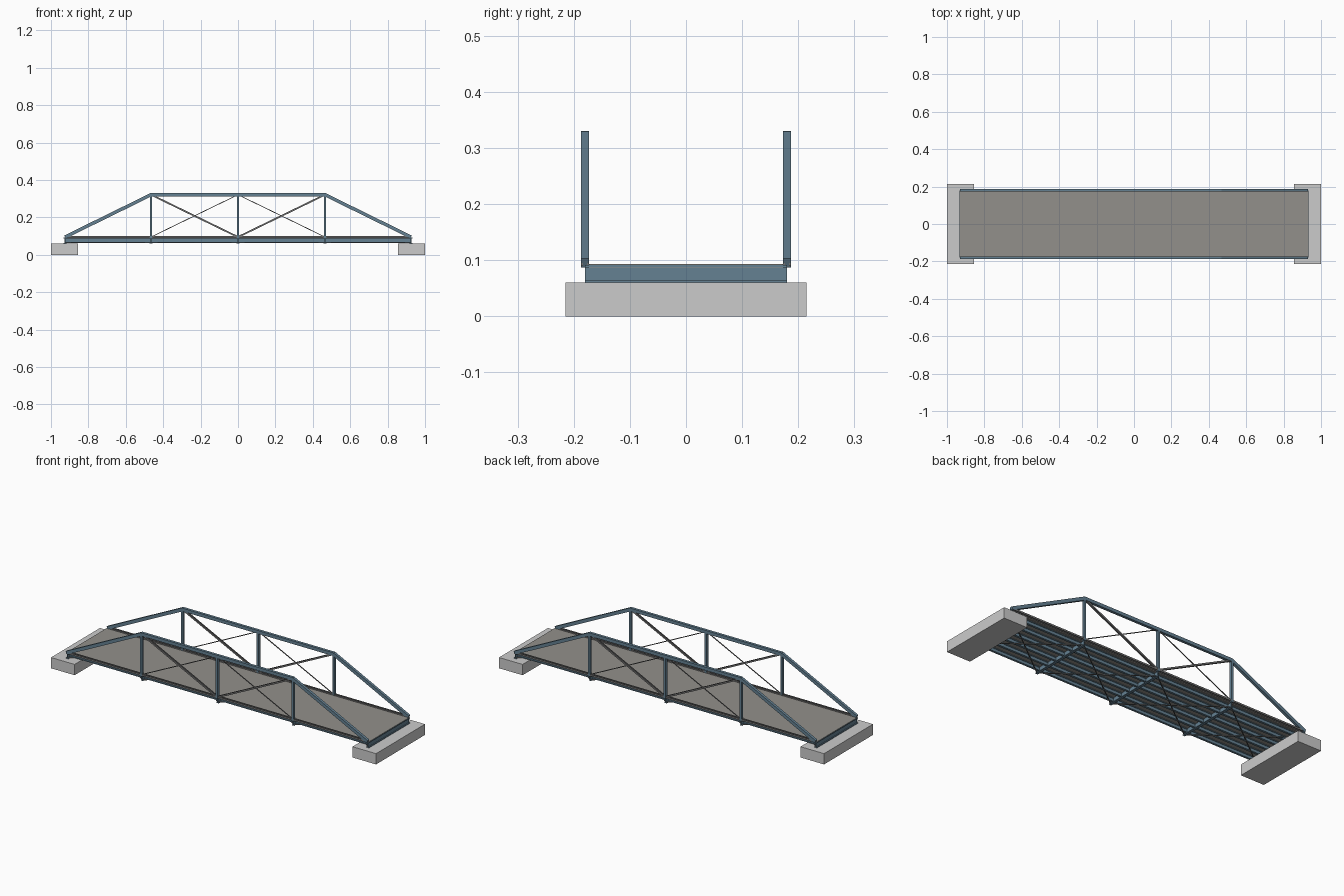
import bpy
from mathutils import Vector, Matrix

if "Cube" in bpy.data.objects:
    bpy.data.objects.remove(bpy.data.objects["Cube"])


def material(name, rgb):
    m = bpy.data.materials.new(name)
    m.diffuse_color = (*rgb, 1)
    m.use_nodes = True
    m.node_tree.nodes["Principled BSDF"].inputs["Base Color"].default_value = m.diffuse_color
    return m


STEEL = material("blue_steel", (0.13, 0.22, 0.29))
BAR = material("bar_steel", (0.17, 0.17, 0.17))
PLANK = material("deck_planks", (0.29, 0.28, 0.26))


def mesh_object(name, verts, faces, mat):
    me = bpy.data.meshes.new(name)
    me.from_pydata(verts, [], faces)
    me.update()
    ob = bpy.data.objects.new(name, me)
    bpy.context.collection.objects.link(ob)
    if mat:
        me.materials.append(mat)
    return ob


def extrude(name, a, b, profile, mat):
    """Sweep a (side, up) profile from a to b."""
    a, b = Vector(a), Vector(b)
    d = (b - a).normalized()
    ref = Vector((0, 0, 1)) if abs(d.z) < 0.95 else Vector((1, 0, 0))
    side = ref.cross(d).normalized()
    up = d.cross(side)
    n = len(profile)
    verts = [p + side * u + up * v for p in (a, b) for u, v in profile]
    faces = [(i, (i + 1) % n, (i + 1) % n + n, i + n) for i in range(n)]
    faces += [tuple(reversed(range(n))), tuple(range(n, 2 * n))]
    return mesh_object(name, verts, faces, mat)


def rect(w, h):
    return [(-w / 2, -h / 2), (w / 2, -h / 2), (w / 2, h / 2), (-w / 2, h / 2)]


def i_section(w, h, t, f):
    w, h, t = w / 2, h / 2, t / 2
    return [(-w, -h), (w, -h), (w, -h + f), (t, -h + f), (t, h - f), (w, h - f),
            (w, h), (-w, h), (-w, h - f), (-t, h - f), (-t, -h + f), (-w, -h + f)]


END, HIP, Y = 0.925, 0.465, 0.18
LOW, TOP = 0.095, 0.321

# Concrete abutments
for s, n in ((-1, "left"), (1, "right")):
    extrude(n + "_abutment", (s * 0.9275, -0.215, 0.03), (s * 0.9275, 0.215, 0.03),
            rect(0.145, 0.06), None)

# Deck
extrude("deck", (-0.93, 0, 0.0895), (0.93, 0, 0.0895), rect(0.346, 0.007), PLANK)

# Stringers and cross beams
for i in range(6):
    y = -0.155 + i * 0.062
    extrude("stringer", (-END, y, 0.0755), (END, y, 0.0755),
            i_section(0.012, 0.021, 0.004, 0.003), STEEL)
for x in (-END, -HIP, 0, HIP, END):
    extrude("floor_beam", (x, -Y, 0.0755), (x, Y, 0.0755),
            i_section(0.014, 0.031, 0.005, 0.004), STEEL)

# Lateral rods under the deck
nodes = [-END, -HIP, 0, HIP, END]
for x0, x1 in zip(nodes, nodes[1:]):
    for s in (-1, 1):
        extrude("lateral_rod", (x0, -s * 0.176, 0.064), (x1, s * 0.176, 0.064),
                rect(0.004, 0.004), BAR)

# Two side trusses
for s, n in ((-1, "front"), (1, "back")):
    y = s * Y
    box = rect(0.015, 0.018)
    extrude(n + "_top_chord", (-HIP - 0.003, y, TOP), (HIP + 0.003, y, TOP), box, STEEL)
    for k in (-1, 1):
        extrude(n + "_end_post", (k * END, y, LOW), (k * HIP, y, TOP), box, STEEL)
        # Paired main diagonals and single counter rods
        for o in (-0.004, 0.004):
            extrude(n + "_diagonal_bar", (k * HIP, y + o, TOP), (0, y + o, LOW),
                    rect(0.003, 0.009), BAR)
        extrude(n + "_counter_rod", (k * HIP, y, LOW), (0, y, TOP),
                rect(0.004, 0.004), BAR)
    # Bottom chord bars
    for o in (-0.005, 0.005):
        extrude(n + "_bottom_bar", (-END, y + o, LOW), (END, y + o, LOW),
                rect(0.003, 0.01), BAR)
    # Verticals
    for x in (-HIP, 0, HIP):
        extrude(n + "_vertical", (x, y, 0.087), (x, y, TOP), rect(0.014, 0.012), STEEL)
